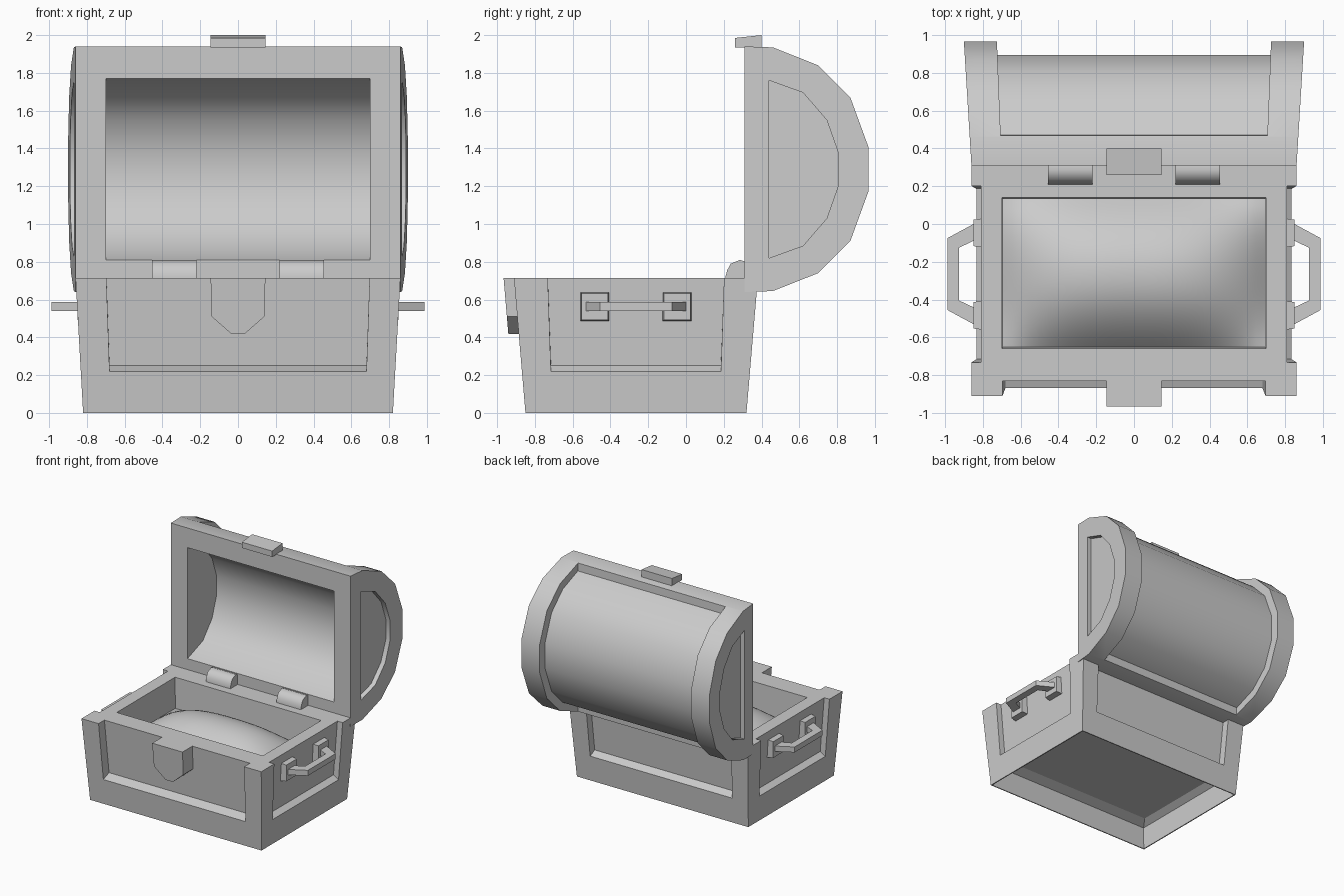
import bpy, bmesh
from math import radians

cube = bpy.data.objects.get("Cube")
if cube:
    bpy.data.objects.remove(cube, do_unlink=True)

GREY = (0.6, 0.6, 0.6, 1)
grey = bpy.data.materials.new("plain grey")
grey.use_nodes = True
grey.diffuse_color = GREY
grey.node_tree.nodes["Principled BSDF"].inputs["Base Color"].default_value = GREY

CY = -0.265      # depth centre of the box
TOP = 0.715      # rim height of the box
MID = 1.29       # height of the lid centre


def finish(name, bm):
    bmesh.ops.recalc_face_normals(bm, faces=bm.faces)
    mesh = bpy.data.meshes.new(name)
    bm.to_mesh(mesh)
    bm.free()
    mesh.materials.append(grey)
    obj = bpy.data.objects.new(name, mesh)
    bpy.context.collection.objects.link(obj)
    return obj


def loft(name, *rings):
    """Closed solid through a row of matching rings of points."""
    bm = bmesh.new()
    loops = [[bm.verts.new(p) for p in ring] for ring in rings]
    bm.faces.new(loops[0])
    bm.faces.new(loops[-1])
    for a, b in zip(loops, loops[1:]):
        for i in range(len(a)):
            j = (i + 1) % len(a)
            bm.faces.new((a[i], a[j], b[j], b[i]))
    return finish(name, bm)


def across(name, profile, width):
    """Solid spanning the width, from a (y, z) profile; width depends on y."""
    return loft(name, [(-width(y), y, z) for y, z in profile],
                [(width(y), y, z) for y, z in profile])


def rect(hx, hy, z, cy=CY):
    return [(sx * hx, cy + sy * hy, z) for sx, sy in ((-1, -1), (1, -1), (1, 1), (-1, 1))]


def mirrored(half):
    """Mirror an upper (y, height above the lid centre) outline downwards."""
    return [(y, MID + h) for y, h in half] + [(y, MID - h) for y, h in reversed(half)]


def select(obj):
    bpy.ops.object.select_all(action='DESELECT')
    obj.select_set(True)
    bpy.context.view_layer.objects.active = obj


def cut(obj, cutter):
    cutter.hide_render = True
    mod = obj.modifiers.new("cut", 'BOOLEAN')
    mod.operation = 'DIFFERENCE'
    mod.solver = 'EXACT'
    mod.object = cutter
    select(obj)
    bpy.ops.object.modifier_apply(modifier=mod.name)
    bpy.data.objects.remove(cutter, do_unlink=True)


def smooth(obj, degrees):
    select(obj)
    bpy.ops.object.shade_smooth_by_angle(angle=radians(degrees))


# Box body, widening towards the rim
def side_x(z):
    return 0.82 + 0.056 * z


def front_y(z):
    return 0.585 + 0.085 * z


def panel_ring(half, wall, off, low, place):
    pts = [(-half + 0.02, low), (half - 0.02, low), (half, TOP + 0.1), (-half, TOP + 0.1)]
    return [place(u, wall(z) + off, z) for u, z in pts]


body = loft("chest_body", rect(side_x(0), front_y(0), 0), rect(side_x(TOP), front_y(TOP), TOP))
for s in (-1, 1):
    front_depth = 0.08 if s < 0 else 0.065
    for half, wall, depth, place in (
            (0.70, front_y, front_depth, lambda u, d, z: (u, CY + s * d, z)),
            (0.47, side_x, 0.05, lambda u, d, z: (s * d, CY + u, z))):
        cut(body, loft("panel_cutter",
                       panel_ring(half, wall, -depth, 0.25, place),
                       panel_ring(half, wall, depth, 0.19, place)))
cut(body, loft("cavity_cutter", rect(0.69, 0.39, 0.38, -0.26), rect(0.70, 0.40, 0.75, -0.26)))

# Hollow underside: thin skirt, then a sloping ledge up to the floor
cut(body, loft("underside_cutter", rect(0.81, 0.575, -0.02), rect(0.82, 0.59, 0.205),
               rect(0.765, 0.51, 0.24)))

# Rounded heap filling the box
bm = bmesh.new()
bmesh.ops.create_grid(bm, x_segments=28, y_segments=20, size=1)
for v in bm.verts:
    u, w = v.co.x, v.co.y
    v.co = (u * 0.695, -0.26 + w * 0.395,
            0.45 + 0.23 * (1 - abs(u) ** 2.8) * (1 - abs(w) ** 2.1))
heap = finish("heap", bm)
smooth(heap, 60)


# Lid standing open, with raised end bands and a sunken barrel
def lid_x(y, off=0.0):
    return 0.86 + 0.061 * (y - 0.31) + off


outer = mirrored([(0.31, 0.65), (0.46, 0.645), (0.70, 0.55), (0.87, 0.38), (0.965, 0.12)])
lid = across("lid", outer, lid_x)
barrel = mirrored([(0.47, 0.575), (0.665, 0.49), (0.81, 0.34), (0.895, 0.11)])
groove = barrel + [(0.455, 0.4), (1.2, 0.4), (1.2, 2.2), (0.455, 2.2)]
cut(lid, across("groove_cutter", groove, lambda y: 0.705 + 0.04 * (y - 0.46)))
hollow = mirrored([(0.2, 0.48), (0.31, 0.48), (0.52, 0.405), (0.645, 0.26), (0.705, 0.09)])
cut(lid, across("hollow_cutter", hollow, lambda y: 0.70))
panel = mirrored([(0.44, 0.47), (0.62, 0.405), (0.745, 0.26), (0.805, 0.09)])
for s in (-1, 1):
    cut(lid, loft("end_panel_cutter", [(s * lid_x(y, -0.04), y, z) for y, z in panel],
                  [(s * lid_x(y, 0.05), y, z) for y, z in panel]))
smooth(lid, 33)

# Clasp on the lid and lock plate on the box
across("lid_clasp", [(0.26, 1.935), (0.40, 1.93), (0.40, 2.0), (0.26, 1.985)], lambda y: 0.145)
shape = [(-0.145, TOP), (-0.14, 0.51), (-0.035, 0.418), (0.035, 0.418), (0.14, 0.51), (0.145, TOP)]
loft("lock_plate", [(x, CY - front_y(z) - 0.055, z) for x, z in shape],
     [(x, -0.78, z) for x, z in shape])

for s, side in ((1, "left"), (-1, "right")):
    # Rounded hinges
    knuckle = [(0.21, 0.69), (0.21, 0.725), (0.218, 0.755), (0.237, 0.79),
               (0.285, 0.81), (0.33, 0.795), (0.33, 0.69)]
    hinge = loft(side + "_hinge", [(s * 0.22, y, z) for y, z in knuckle],
                 [(s * 0.455, y, z) for y, z in knuckle])
    smooth(hinge, 43)

    # Handle mounts
    for f, where in ((-1, "front"), (1, "back")):
        rings = [[(s * x, CY + f * 0.218 + a * h, 0.563 + b * h)
                  for a, b in ((-1, -1), (1, -1), (1, 1), (-1, 1))]
                 for x, h in ((0.785, 0.078), (0.85, 0.070))]
        loft(side + "_handle_mount_" + where, *rings)

    # Bent handle bar
    outside = [(0.84, 0.27), (0.987, 0.19), (0.987, -0.19), (0.84, -0.27)]
    inside = [(0.84, -0.18), (0.925, -0.14), (0.925, 0.14), (0.84, 0.18)]
    bar = [(s * x, CY + y) for x, y in outside + inside]
    loft(side + "_handle", [(x, y, 0.54) for x, y in bar], [(x, y, 0.587) for x, y in bar])
